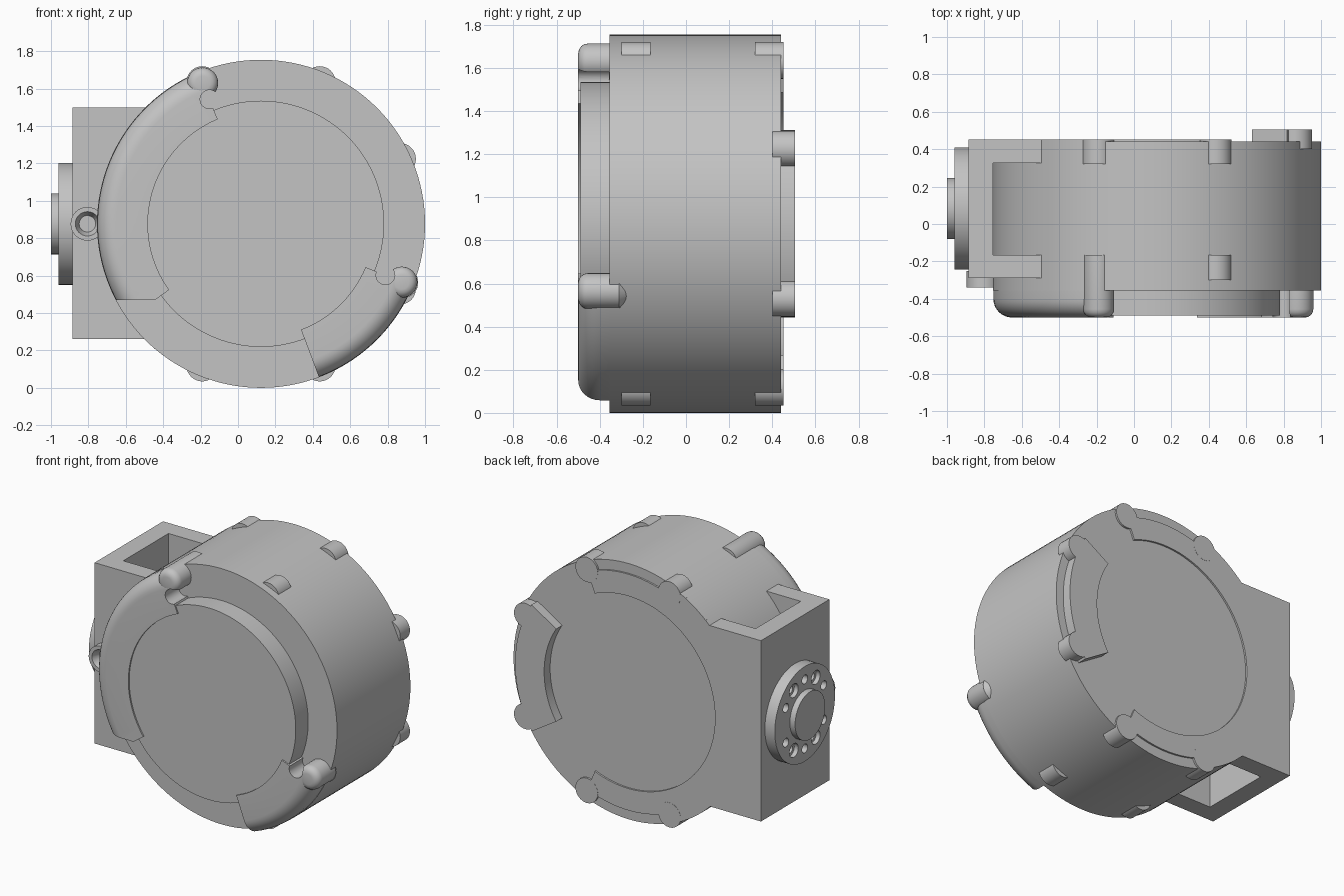
import bpy, bmesh, math
from mathutils import Matrix, Vector

if "Cube" in bpy.data.objects:
    bpy.data.objects.remove(bpy.data.objects["Cube"], do_unlink=True)

CX, CZ, R = 0.123, 0.877, 0.877
BACK, FRONT = 0.44, -0.355

grey = bpy.data.materials.new("plain_grey")
grey.use_nodes = True
grey.diffuse_color = (0.55, 0.55, 0.55, 1)
grey.node_tree.nodes["Principled BSDF"].inputs["Base Color"].default_value = (0.55, 0.55, 0.55, 1)


def finish(name, bm):
    bmesh.ops.recalc_face_normals(bm, faces=bm.faces)
    me = bpy.data.meshes.new(name)
    bm.to_mesh(me)
    bm.free()
    me.materials.append(grey)
    ob = bpy.data.objects.new(name, me)
    bpy.context.collection.objects.link(ob)
    return ob


def polar(r, deg, y):
    a = math.radians(deg)
    return Vector((CX + r * math.cos(a), y, CZ + r * math.sin(a)))


def cylinder(name, start, end, r, r_end=None, sides=32):
    """Cylinder or cone between two points."""
    bm = bmesh.new()
    axis = end - start
    m = Matrix.Translation((start + end) / 2) @ axis.to_track_quat('Z', 'Y').to_matrix().to_4x4()
    bmesh.ops.create_cone(bm, cap_ends=True, segments=sides, radius1=r,
                          radius2=r if r_end is None else r_end, depth=axis.length, matrix=m)
    return finish(name, bm)


def box(name, lo, hi):
    bm = bmesh.new()
    lo, hi = Vector(lo), Vector(hi)
    m = Matrix.Translation((lo + hi) / 2) @ Matrix.Diagonal((*(hi - lo), 1))
    bmesh.ops.create_cube(bm, size=1, matrix=m)
    return finish(name, bm)


def sector(name, profile, a0, a1):
    """Sweep a closed (radius, y) profile around the drum axis."""
    bm = bmesh.new()
    steps = max(2, int(abs(a1 - a0) / 3))
    rows = [[bm.verts.new(polar(r, a0 + (a1 - a0) * i / steps, y)) for r, y in profile]
            for i in range(steps + 1)]
    n = len(profile)
    for p, q in zip(rows, rows[1:]):
        for j in range(n):
            k = (j + 1) % n
            bm.faces.new((p[j], p[k], q[k], q[j]))
    bm.faces.new(rows[0])
    bm.faces.new(rows[-1])
    return finish(name, bm)


def block(r0, r1, y0, y1):
    return [(r0, y0), (r1, y0), (r1, y1), (r0, y1)]


def cut(ob, cutter):
    mod = ob.modifiers.new("cut", 'BOOLEAN')
    mod.operation, mod.solver, mod.object = 'DIFFERENCE', 'EXACT', cutter
    bpy.context.view_layer.objects.active = ob
    bpy.ops.object.modifier_apply(modifier=mod.name)
    bpy.data.objects.remove(cutter, do_unlink=True)


def bevel_front(ob, width):
    """Round the edges lying on the front end of a part."""
    bm = bmesh.new()
    bm.from_mesh(ob.data)
    y = min(v.co.y for v in bm.verts)
    edges = [e for e in bm.edges if all(abs(v.co.y - y) < 1e-4 for v in e.verts)]
    bmesh.ops.bevel(bm, geom=edges, offset=width, segments=4, profile=0.5, affect='EDGES')
    bm.to_mesh(ob.data)
    bm.free()


# Drum and raised front disc
cylinder("drum", Vector((CX, FRONT, CZ)), Vector((CX, BACK, CZ)), R, sides=128)
cylinder("front_disc", Vector((CX, -0.3, CZ)), Vector((CX, -0.49, CZ)), 0.658, sides=128)

# Shallow raised rim on the back
sector("back_rim", block(0.66, 0.81, 0.4, 0.452), 67.5, 292.5)
sector("back_rim_edge", block(0.8, R, 0.4, 0.452), 112.5, 247.5)

# Grip lugs around the drum
for i, a in enumerate((67.5, 112.5, 247.5, 292.5)):
    cylinder(f"back_lug_{i}", polar(0.82, a, 0.32), polar(0.82, a, 0.453), 0.085)
    if a != 112.5:
        cylinder(f"front_lug_{i}", polar(0.82, a, -0.3), polar(0.82, a, -0.165), 0.085)

# Back guard with its two lugs
sector("back_guard", block(0.6, 0.82, 0.4, 0.505), -32, 32)
for side, a in (("upper", 25), ("lower", -25)):
    cylinder(f"back_guard_lug_{side}", polar(0.82, a, 0.4), polar(0.82, a, 0.505), 0.085)

# Front guards with a rounded outer edge
guard = [(0.605, -0.33), (0.605, -0.5)]
for i in range(9):
    t = math.radians(90 * i / 8)
    guard.append((0.775 + 0.1 * math.sin(t), -0.4 - 0.1 * math.cos(t)))
guard.append((0.875, -0.33))
left = sector("front_guard_large", guard, 112.5, 215.7)
cut(left, box("cutter", (-1, -0.6, 0), (0, 0, 0.47)))
right = sector("front_guard_small", guard, -69.3, -22.5)

# Clip posts and finger notches at the guard ends
for ob, a, tail in ((left, 112.5, -0.165), (right, -22.5, -0.31)):
    cut(ob, cylinder("cutter", polar(0.72, a, -0.6), polar(0.72, a, -0.2), 0.05))
    post = cylinder(ob.name + "_post", polar(0.815, a, -0.5), polar(0.815, a, tail), 0.083)
    bevel_front(post, 0.045)
    cut(post, cylinder("cutter", polar(0.72, a, -0.6), polar(0.72, a, -0.356), 0.05))
cylinder("post_tip", polar(0.82, -22.5, -0.31), polar(0.82, -22.5, -0.255), 0.083, 0.04)

# Side bracket with an open pocket
bracket = box("side_bracket", (-0.885, -0.29, 0.26), (-0.495, 0.452, 1.5))
cut(bracket, box("cutter", (-0.755, -0.165, 0), (-0.3, 0.325, 2)))
cut(bracket, cylinder("cutter", Vector((CX, -1, CZ)), Vector((CX, 1, CZ)), 0.82, sides=128))

# Screw boss on the bracket front
screw = Vector((-0.805, 0, 0.877))
boss = cylinder("screw_boss", screw + Vector((0, -0.25, 0)), screw + Vector((0, -0.34, 0)), 0.09)
cut(boss, cylinder("cutter", screw + Vector((0, -0.4, 0)), screw + Vector((0, -0.28, 0)), 0.09, 0.04))
cut(boss, cylinder("cutter", screw + Vector((0, -0.4, 0)), screw + Vector((0, -0.265, 0)), 0.035))

# Drive flange with bolt holes and hub
hub = Vector((0, 0.083, 0.877))


def along(x):
    return hub + Vector((x, 0, 0))


flange = cylinder("drive_flange", along(-0.87), along(-0.96), 0.326, sides=64)
for i in range(12):
    if i % 6 == 3:
        continue
    a = math.radians(30 * i)
    off = Vector((0, 0.237 * math.sin(a), 0.237 * math.cos(a)))
    large = i % 2 == 1
    cut(flange, cylinder("cutter", along(-1) + off, along(-0.93 if large else -0.9) + off,
                         0.047 if large else 0.03, sides=24))
    if large:
        cut(flange, cylinder("cutter", along(-1) + off, along(-0.9) + off, 0.028, sides=24))
cylinder("drive_hub", along(-0.94), along(-1.0), 0.163, sides=48)

# Smooth shading with sharp edges kept
bpy.ops.object.select_all(action='DESELECT')
for ob in bpy.context.collection.objects:
    if ob.type == 'MESH' and grey.name in ob.data.materials:
        ob.select_set(True)
        bpy.context.view_layer.objects.active = ob
bpy.ops.object.shade_smooth_by_angle(angle=math.radians(35))
